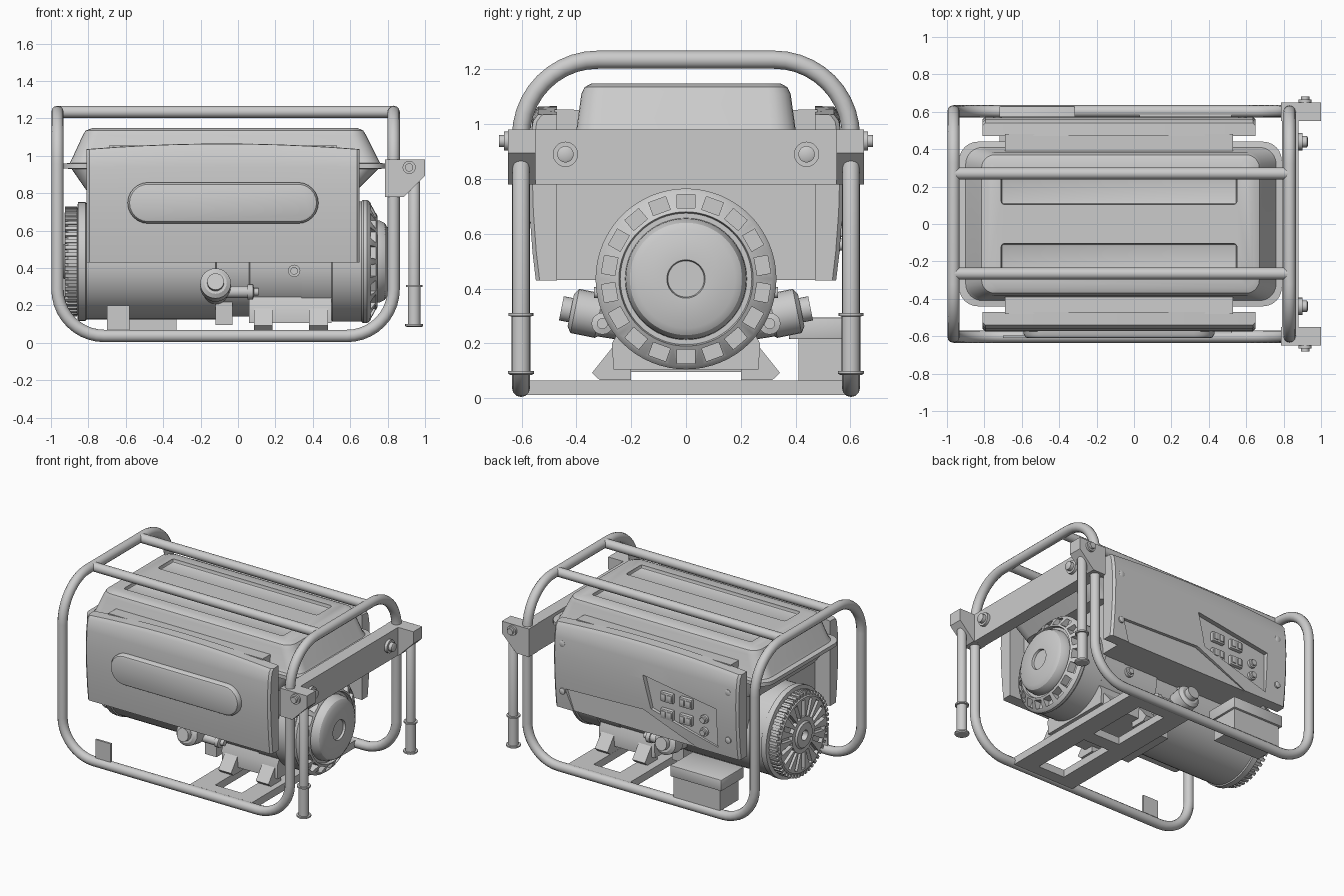
import bpy, bmesh, math
from mathutils import Vector, Matrix

if "Cube" in bpy.data.objects:
    bpy.data.objects.remove(bpy.data.objects["Cube"])

def add(name, bm):
    bmesh.ops.recalc_face_normals(bm, faces=bm.faces)
    me = bpy.data.meshes.new(name)
    bm.to_mesh(me)
    bm.free()
    ob = bpy.data.objects.new(name, me)
    bpy.context.scene.collection.objects.link(ob)
    return ob

def loft(name, rings, bevel=0):
    bm = bmesh.new()
    vs = [[bm.verts.new(p) for p in r] for r in rings]
    n = len(vs[0])
    for a, b in zip(vs, vs[1:]):
        for i in range(n):
            bm.faces.new((a[i], a[(i + 1) % n], b[(i + 1) % n], b[i]))
    bm.faces.new(vs[0])
    bm.faces.new(vs[-1])
    if bevel:
        bmesh.ops.bevel(bm, geom=bm.edges[:], offset=bevel, segments=2, profile=0.5, affect='EDGES')
    return add(name, bm)

def prism(name, pts, axis, a, b, bevel=0):
    put = {'x': lambda p, t: (t, p[0], p[1]), 'y': lambda p, t: (p[0], t, p[1]),
           'z': lambda p, t: (p[0], p[1], t)}[axis]
    return loft(name, [[put(p, t) for p in pts] for t in (a, b)], bevel)

def box(name, x0, x1, y0, y1, z0, z1, bevel=0):
    return prism(name, [(x0, y0), (x1, y0), (x1, y1), (x0, y1)], 'z', z0, z1, bevel)

def lathe(name, prof, origin, axis, seg=32):
    # prof: (radius, distance along axis)
    q = Vector(axis).to_track_quat('Z', 'Y')
    o = Vector(origin)
    return loft(name, [[o + q @ Vector((r * math.cos(2 * math.pi * i / seg), r * math.sin(2 * math.pi * i / seg), t))
                        for i in range(seg)] for r, t in prof])

def radial_boxes(name, n, r0, r1, x0, x1, w, zc):
    bm = bmesh.new()
    for i in range(n):
        m = (Matrix.Translation((0, 0, zc)) @ Matrix.Rotation(2 * math.pi * i / n, 4, 'X')
             @ Matrix.Translation(((x0 + x1) / 2, 0, (r0 + r1) / 2)) @ Matrix.Diagonal((x1 - x0, w, r1 - r0, 1)))
        bmesh.ops.create_cube(bm, size=1, matrix=m)
    return add(name, bm)

def cut(ob, cutter):
    m = ob.modifiers.new("cut", 'BOOLEAN')
    m.operation, m.solver, m.object = 'DIFFERENCE', 'EXACT', cutter
    ev = ob.evaluated_get(bpy.context.evaluated_depsgraph_get())
    me = bpy.data.meshes.new_from_object(ev)
    ob.modifiers.clear()
    ob.data = me
    bpy.data.objects.remove(cutter)

def tube(name, corners, radius, closed=False):
    # corners: (point, fillet radius) for right-angle bends
    path, n = [], len(corners)
    for i, (p, r) in enumerate(corners):
        p = Vector(p)
        if r == 0:
            path.append(p)
            continue
        u = (Vector(corners[i - 1][0]) - p).normalized()
        v = (Vector(corners[(i + 1) % n][0]) - p).normalized()
        for k in range(11):
            a = k / 10 * math.pi / 2
            path.append(p + u * r * (1 - math.sin(a)) + v * r * (1 - math.cos(a)))
    cu = bpy.data.curves.new(name, 'CURVE')
    cu.dimensions, cu.bevel_depth, cu.bevel_resolution, cu.use_fill_caps = '3D', radius, 4, True
    sp = cu.splines.new('POLY')
    sp.points.add(len(path) - 1)
    for q, p in zip(sp.points, path):
        q.co = (*p, 1)
    sp.use_cyclic_u = closed
    tmp = bpy.data.objects.new(name + "_path", cu)
    bpy.context.scene.collection.objects.link(tmp)
    me = bpy.data.meshes.new_from_object(tmp.evaluated_get(bpy.context.evaluated_depsgraph_get()))
    bpy.data.objects.remove(tmp)
    ob = bpy.data.objects.new(name, me)
    bpy.context.scene.collection.objects.link(ob)

def rrect(x0, x1, hy, r, z):
    pts = []
    for cx, cy, a0 in ((x1 - r, hy - r, 0), (x0 + r, hy - r, 90), (x0 + r, r - hy, 180), (x1 - r, r - hy, 270)):
        pts += [(cx + r * math.cos(math.radians(a0 + k * 15)), cy + r * math.sin(math.radians(a0 + k * 15)), z)
                for k in range(7)]
    return pts

# tubular frame: one closed bent loop plus two top rails
L, R, Y, T, B = -.965, .832, .602, 1.235, .037
tube("frame_loop", [((R, -Y, B), .25), ((L, -Y, B), .25), ((L, -Y, T), .28), ((L, Y, T), .28),
                    ((L, Y, B), .25), ((R, Y, B), .25), ((R, Y, T), .28), ((R, -Y, T), .28)], .033, True)
for y in (-.265, .27):
    tube("top_rail", [((L, y, T), 0), ((R, y, T), 0)], .032)

# base cross members
for x0 in (.03, .38):
    box("base_beam", x0, x0 + .14, -.59, .59, .012, .065)
for y in (-.55, 0, .55):
    box("base_tie", .17, .38, y - .05, y + .05, .012, .065)
box("frame_tab", -.70, -.58, -.61, -.595, .05, .2)

# fuel tank with rim and sunken top grooves
tank = loft("fuel_tank", [rrect(*a) for a in (
    (-.80, .62, .38, .08, .80), (-.89, .75, .41, .09, .93), (-.935, .79, .44, .1, .932), (-.935, .79, .44, .1, .958),
    (-.90, .76, .41, .09, .962), (-.89, .75, .40, .09, .98), (-.83, .685, .382, .08, 1.11),
    (-.815, .67, .37, .07, 1.135), (-.78, .64, .345, .06, 1.148))])
for s in (-1, 1):
    y0, y1 = sorted((s * .105, s * .28))
    cut(tank, box("groove_cutter", -.71, .55, y0, y1, 1.123, 1.25, .015))

# inner housing behind the side panels
box("inner_housing", -.69, .53, -.475, .475, .432, .94)

# curved side panels with folded-over tops
def panel(name, s):
    rings = []
    for x in [-.81, -.795] + [-.65 + .146 * i for i in range(9)] + [.635, .65]:
        u = (x + .08) / .73
        d = .03 * (1 - u * u)
        e = .014 if abs(u) > .999 else 0
        rings.append([(x, s * y, z) for y, z in (
            (.47, .43), (.548 - e, .43), (.56 - e, .53), (.571 - e, .68), (.575 - e, .82), (.569 - e, .94),
            (.558 - e, 1.01 + d), (.54 - e, 1.034 + d), (.47, 1.036 + d))])
    prism("panel_top_ledge", [(s * .39, .88), (s * .48, .88), (s * .48, 1.054), (s * .39, 1.052)], 'x', -.69, .53)
    return loft(name, rings)
panel("front_panel", -1)
back = panel("back_panel", 1)

# raised oblong badge plate on the front panel
def oblong(r):
    return [(-.08 + c * .4 + r * math.cos(a), .748 + r * math.sin(a)) for c, s0 in ((1, -90), (-1, 90))
            for a in [math.radians(s0 + k * 15) for k in range(13)]]
loft("front_oblong", [[(x, y, z) for x, z in oblong(r)] for r, y in ((.11, -.55), (.11, -.59), (.1, -.606), (.09, -.61))])

# control recess, lower recess, sockets and switches on the back panel
cut(back, prism("recess_cutter", [(-.06, .85), (-.64, .76), (-.64, .48), (-.12, .62)], 'y', .542, .7))
cut(back, prism("recess_cutter", [(.56, .58), (-.06, .60), (-.5, .42), (.5, .42)], 'y', .542, .7))
for x in (-.24, -.39):
    for z in (.73, .61):
        box("socket", x - .05, x + .05, .53, .566, z - .035, z + .035, .008)
        for dx in (-.024, .024):
            box("socket_insert", x + dx - .017, x + dx + .017, .55, .572, z - .022, z + .022, .004)
for z in (.65, .56):
    lathe("switch_button", [(.03, 0), (.03, .02), (.02, .022), (.02, .035)], (-.53, .54, z), (0, 1, 0), 16)
for x in (-.73, .58):
    for z in (.56, .9):
        lathe("panel_screw", [(.022, 0), (.022, .012), (.014, .016)], (x, .56, z), (0, 1, 0), 16)

# generator drum, finned end cap and radial vents
drum = lathe("generator_drum", [(.035, -.90), (.035, -.94), (.085, -.94), (.095, -.928), (.26, -.928), (.285, -.91),
                                (.285, -.86), (.318, -.855), (.318, -.815), (.31, -.81), (.31, -.12), (.295, -.115),
                                (.295, .06), (.31, .065), (.31, .36)], (0, 0, .435), (1, 0, 0), 48)
cut(drum, radial_boxes("vent_cutter", 18, .125, .245, -1, -.90, .03, .435))
radial_boxes("cap_fins", 48, .27, .293, -.925, -.86, .02, .435)

# recoil fan cover with slotted cone and centre cap
fan = lathe("fan_cover", [(.315, .34), (.315, .5), (.322, .505), (.322, .66), (.33, .67), (.33, .69), (.318, .705),
                          (.245, .745), (.24, .725), (.222, .725), (.22, .755), (.205, .785), (.18, .80), (.07, .80),
                          (.066, .785)], (0, 0, .435), (1, 0, 0), 64)
cut(fan, radial_boxes("slot_cutter", 18, .258, .308, .685, .8, .066, .435))

# engine base, splayed feet, side bosses
prism("engine_base", [(-.265, .105), (.265, .105), (.27, .2), (.2, .33), (-.2, .33), (-.27, .2)], 'x', .06, .50)
box("engine_clamp", -.12, -.03, -.2, .2, .095, .3)
for s in (-1, 1):
    for x in (.085, .38):
        prism("engine_foot", [(s * .2, .066), (s * .315, .066), (s * .343, .092), (s * .265, .19), (s * .2, .19)],
              'x', x, x + .1)
    lathe("side_boss", [(.07, 0), (.075, .12), (.082, .13), (.082, .22), (.06, .235), (.045, .235), (.045, .27)],
          (-.12, s * .19, .275), (0, s, .2), 24)
    lathe("boss_pipe", [(.032, 0), (.032, .12), (.04, .12), (.04, .15), (.02, .155), (.02, .18)],
          (-.07, s * .305, .272), (1, 0, 0), 16)
    lathe("engine_bolt", [(.033, 0), (.033, .03), (.02, .03), (.02, .045)], (.3, s * .29, .385), (0, s, 0), 16)

# battery box with overhanging lid
box("battery_box", -.70, -.33, .41, .615, .065, .24)
box("battery_lid", -.72, -.315, .375, .63, .215, .295, .006)

# handle bar, end brackets, bolts and folded handles
box("handle_crossbar", .79, .88, -.56, .56, .78, .98)
for s in (-1, 1):
    y0, y1 = sorted((s * .55, s * .65))
    prism("handle_bracket", [(.787, .78), (.885, .78), (1.0, .895), (1.0, .98), (.787, .98)], 'y', y0, y1)
    lathe("handle", [(.04, .085), (.048, .09), (.048, .1), (.034, .1), (.034, .298), (.045, .3), (.045, .31),
                     (.031, .31), (.031, .86), (.02, .88)], (.942, s * .602, 0), (0, 0, 1), 20)
    lathe("crossbar_bolt", [(.046, 0), (.046, .02), (.03, .02), (.03, .045), (.02, .05)], (.88, s * .44, .89), (1, 0, 0), 20)
    lathe("bracket_bolt", [(.035, 0), (.035, .015), (.022, .015), (.022, .032)], (.915, s * .65, .938), (0, s, 0), 20)

# smooth shading with crisp edges
for ob in bpy.data.objects:
    me = ob.data
    me.polygons.foreach_set("use_smooth", [True] * len(me.polygons))
    me.set_sharp_from_angle(angle=math.radians(32))
